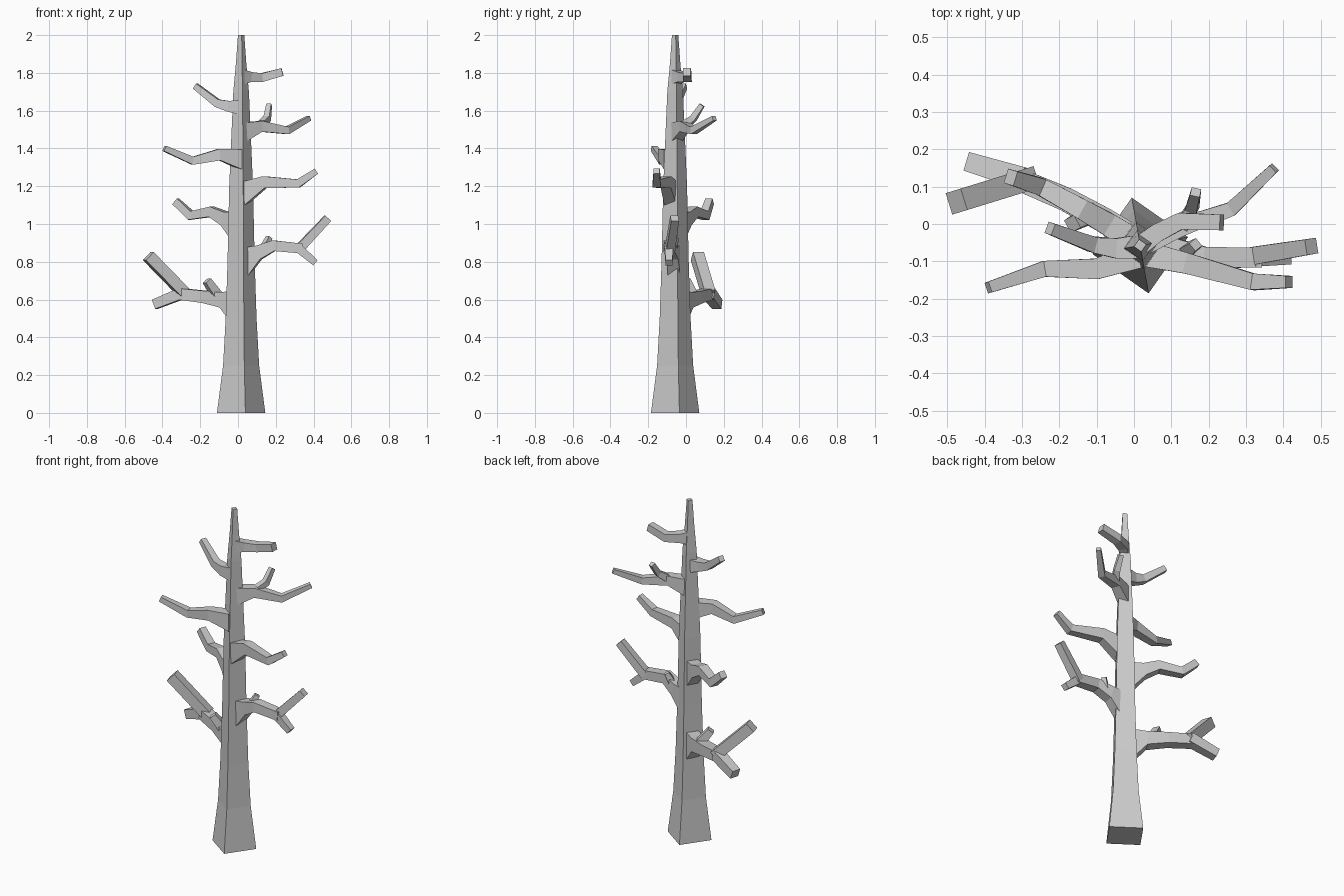
import bpy
import bmesh
from math import cos, sin, radians
from mathutils import Vector

# Remove the default cube
default_cube = bpy.data.objects.get("Cube")
if default_cube:
    bpy.data.objects.remove(default_cube, do_unlink=True)

# Single bark colour
bark = bpy.data.materials.new("bark_grey")
bark.use_nodes = True
colour = (0.6, 0.6, 0.6, 1)
bark.diffuse_color = colour
bark.node_tree.nodes["Principled BSDF"].inputs["Base Color"].default_value = colour


def skin(name, rings):
    """Join four-cornered rings into a closed, flat-faced tube."""
    bm = bmesh.new()
    loops = [[bm.verts.new(p) for p in ring] for ring in rings]
    for a, b in zip(loops, loops[1:]):
        for i in range(4):
            j = (i + 1) % 4
            bm.faces.new((a[i], a[j], b[j], b[i]))
    bm.faces.new(loops[0][::-1])
    bm.faces.new(loops[-1])
    bmesh.ops.recalc_face_normals(bm, faces=bm.faces)
    mesh = bpy.data.meshes.new(name)
    bm.to_mesh(mesh)
    bm.free()
    mesh.materials.append(bark)
    obj = bpy.data.objects.new(name, mesh)
    bpy.context.collection.objects.link(obj)


def limb(name, start, end, flare, *points):
    """Square limb tapering from start to end half-width; flare deepens the root."""
    path = [Vector(p) for p in points]
    last = len(path) - 1
    rings = []
    for i, p in enumerate(path):
        before = (p - path[i - 1]).normalized() if i else Vector()
        after = (path[i + 1] - p).normalized() if i < last else Vector()
        tangent = (before + after).normalized()
        side = tangent.cross(Vector((0, 0, 1))).normalized()
        up = side.cross(tangent)
        r = start + (end - start) * i / last
        drop = r
        if flare and i == 0:
            up, drop = Vector((0, 0, 1)), flare
        elif flare and i == 1:
            drop = r + flare * 0.08
        rings.append([p + side * r + up * r, p - side * r + up * r,
                      p - side * r - up * drop, p + side * r - up * drop])
    skin(name, rings)


# Trunk: a turned square that narrows upward
profile = [(0, 0.13), (0.25, 0.097), (0.5, 0.083), (0.8, 0.073), (1.2, 0.064),
           (1.45, 0.053), (1.7, 0.042), (1.85, 0.028), (2, 0.017)]
skin("trunk", [[(0.0165 + r * cos(radians(a)), -0.0575 + r * sin(radians(a)), z)
                for a in (10, 100, 190, 280)] for z, r in profile])

# Low left branch with fork and twig
limb("low_left_branch", 0.036, 0.03, 0.16, (0, -0.04, 0.61), (-0.08, 0.01, 0.605),
     (-0.18, 0.065, 0.615), (-0.31, 0.12, 0.63))
limb("low_left_upper_fork", 0.03, 0.03, 0, (-0.28, 0.12, 0.63), (-0.475, 0.06, 0.83))
limb("low_left_lower_fork", 0.03, 0.026, 0, (-0.29, 0.12, 0.635), (-0.44, 0.165, 0.575))
limb("low_left_twig", 0.025, 0.019, 0, (-0.11, 0.03, 0.62), (-0.165, 0, 0.7))

# Low right branch with fork and twig
limb("low_right_branch", 0.034, 0.026, 0.15, (0.03, -0.06, 0.84), (0.11, -0.07, 0.855),
     (0.19, -0.09, 0.885), (0.34, -0.09, 0.87))
limb("low_right_upper_fork", 0.024, 0.021, 0, (0.32, -0.085, 0.865), (0.475, -0.06, 1.03))
limb("low_right_lower_fork", 0.024, 0.018, 0, (0.31, -0.09, 0.88), (0.41, -0.09, 0.795))
limb("low_right_twig", 0.02, 0.013, 0, (0.14, -0.075, 0.87), (0.165, -0.055, 0.93))

# Middle branches
limb("middle_left_branch", 0.034, 0.02, 0.14, (0, -0.045, 1.03), (-0.07, 0, 1.035),
     (-0.14, 0.04, 1.065), (-0.25, 0.1, 1.045), (-0.33, 0.125, 1.12))
limb("middle_right_branch", 0.034, 0.016, 0.1, (0.03, -0.08, 1.19), (0.14, -0.105, 1.225),
     (0.32, -0.155, 1.215), (0.415, -0.155, 1.28))
limb("upper_left_branch", 0.034, 0.015, 0.07, (0.01, -0.085, 1.36), (-0.1, -0.12, 1.37),
     (-0.24, -0.12, 1.335), (-0.39, -0.17, 1.4))

# High branches
limb("upper_right_branch", 0.032, 0.013, 0.07, (0.03, -0.05, 1.505), (0.12, -0.01, 1.52),
     (0.26, 0.04, 1.495), (0.375, 0.15, 1.56))
limb("upper_right_twig", 0.02, 0.013, 0, (0.13, 0, 1.53), (0.155, 0.04, 1.56),
     (0.165, 0.085, 1.63))
limb("high_left_branch", 0.032, 0.016, 0.05, (0.02, -0.06, 1.625), (-0.05, -0.065, 1.625),
     (-0.11, -0.055, 1.64), (-0.225, -0.012, 1.73))
limb("high_right_branch", 0.026, 0.021, 0.05, (0.02, -0.055, 1.79), (0.06, -0.025, 1.78),
     (0.125, 0.008, 1.775), (0.235, 0.004, 1.805))
